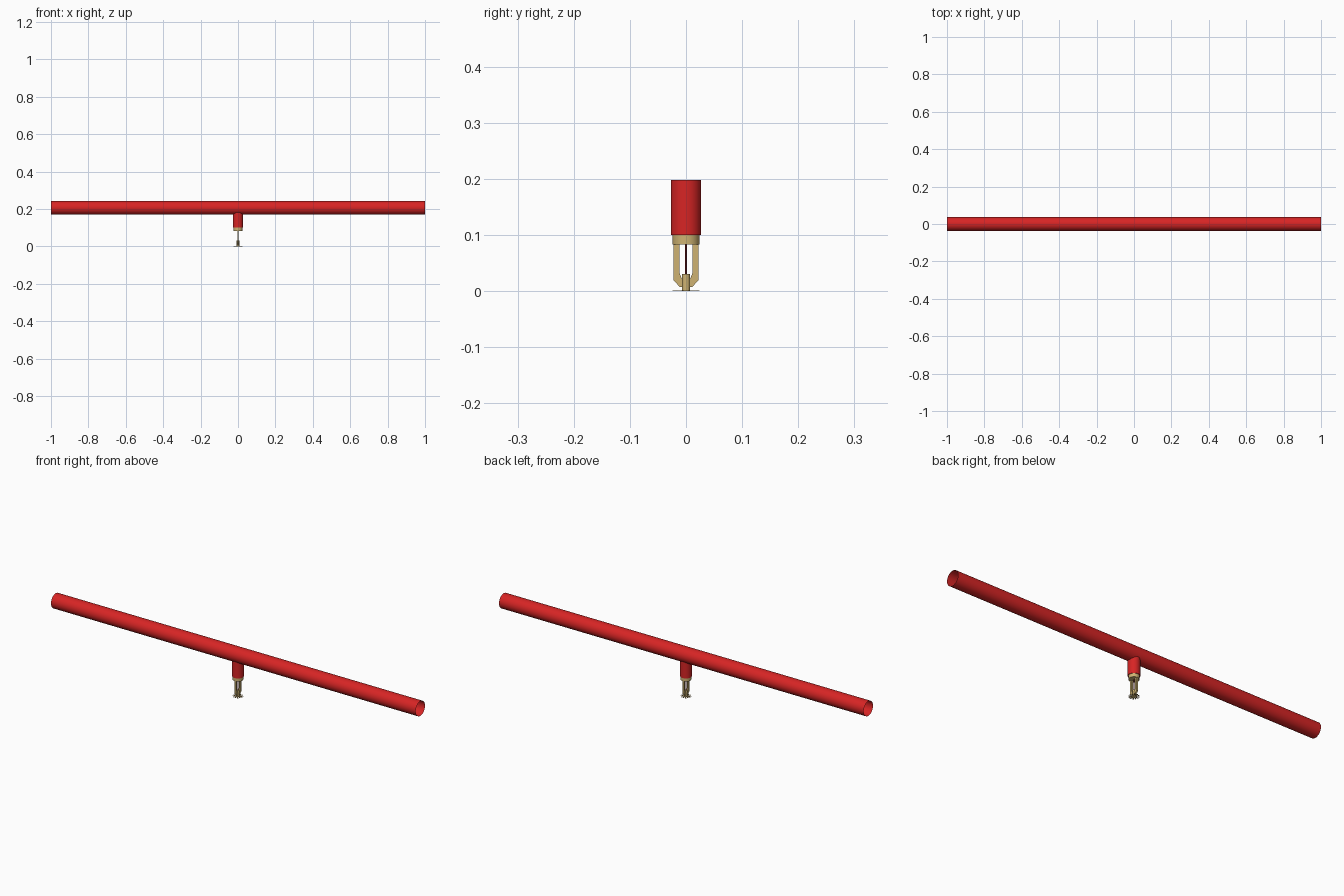
import bpy, bmesh, math
from mathutils import Matrix

if "Cube" in bpy.data.objects:
    bpy.data.objects.remove(bpy.data.objects["Cube"])


def material(name, rgb):
    m = bpy.data.materials.new(name)
    m.diffuse_color = (*rgb, 1)
    m.use_nodes = True
    m.node_tree.nodes["Principled BSDF"].inputs["Base Color"].default_value = m.diffuse_color
    return m


RED = material("pipe red", (0.68, 0.018, 0.018))
BRASS = material("brass", (0.62, 0.45, 0.17))
BULB = material("bulb dark red", (0.25, 0.012, 0.012))


def finish(name, bm, mat, smooth=True):
    bmesh.ops.recalc_face_normals(bm, faces=bm.faces)
    mesh = bpy.data.meshes.new(name)
    bm.to_mesh(mesh)
    bm.free()
    mesh.materials.append(mat)
    ob = bpy.data.objects.new(name, mesh)
    bpy.context.collection.objects.link(ob)
    if smooth:
        bpy.ops.object.select_all(action='DESELECT')
        ob.select_set(True)
        bpy.context.view_layer.objects.active = ob
        bpy.ops.object.shade_smooth_by_angle(angle=math.radians(35))
    return ob


def tube(name, r, z0, z1, mat, caps=True, sides=32, r2=None):
    bm = bmesh.new()
    bmesh.ops.create_cone(bm, cap_ends=caps, segments=sides, radius1=r,
                          radius2=r if r2 is None else r2, depth=z1 - z0,
                          matrix=Matrix.Translation((0, 0, (z0 + z1) / 2)))
    return finish(name, bm, mat)


# Main pipe: open thin shell along x
bm = bmesh.new()
bmesh.ops.create_cone(bm, cap_ends=False, segments=40, radius1=0.0365, radius2=0.0365, depth=2,
                      matrix=Matrix.Translation((0, 0, 0.206)) @ Matrix.Rotation(math.pi / 2, 4, 'Y'))
finish("main_pipe", bm, RED)

# Drop pipe, brass collar, boss and glass bulb
tube("drop_pipe", 0.027, 0.100, 0.198, RED)
tube("collar", 0.024, 0.083, 0.1005, BRASS)
tube("deflector_boss", 0.0072, 0.001, 0.030, BRASS, sides=20)
tube("glass_bulb", 0.0016, 0.029, 0.084, BULB, sides=12)

# Frame arms: bent profile in the yz plane, mirrored
profile = [(0.0225, 0.084), (0.0225, 0.020), (0.011, 0.007), (0.004, 0.007),
           (0.004, 0.022), (0.0075, 0.022), (0.0118, 0.033), (0.0118, 0.084)]
bm = bmesh.new()
for s in (1, -1):
    face = bm.faces.new([bm.verts.new((-0.004, s * y, z)) for y, z in profile])
    ext = bmesh.ops.extrude_face_region(bm, geom=[face], use_keep_orig=True)
    moved = [v for v in ext["geom"] if isinstance(v, bmesh.types.BMVert)]
    bmesh.ops.translate(bm, verts=moved, vec=(0.008, 0, 0))
finish("frame_arms", bm, BRASS, smooth=False)

# Toothed deflector plate: thin hub with radiating teeth
TEETH = 12
bm = bmesh.new()
outline = []
for i in range(TEETH):
    for frac, r in ((-0.28, 0.012), (-0.28, 0.024), (0.28, 0.024), (0.28, 0.012)):
        a = 2 * math.pi * (i + frac) / TEETH
        outline.append(bm.verts.new((r * math.cos(a), r * math.sin(a), 0)))
plate = bm.faces.new(outline)
ext = bmesh.ops.extrude_face_region(bm, geom=[plate], use_keep_orig=True)
bmesh.ops.translate(bm, verts=[v for v in ext["geom"] if isinstance(v, bmesh.types.BMVert)],
                    vec=(0, 0, 0.001))
finish("deflector", bm, BRASS, smooth=False)
